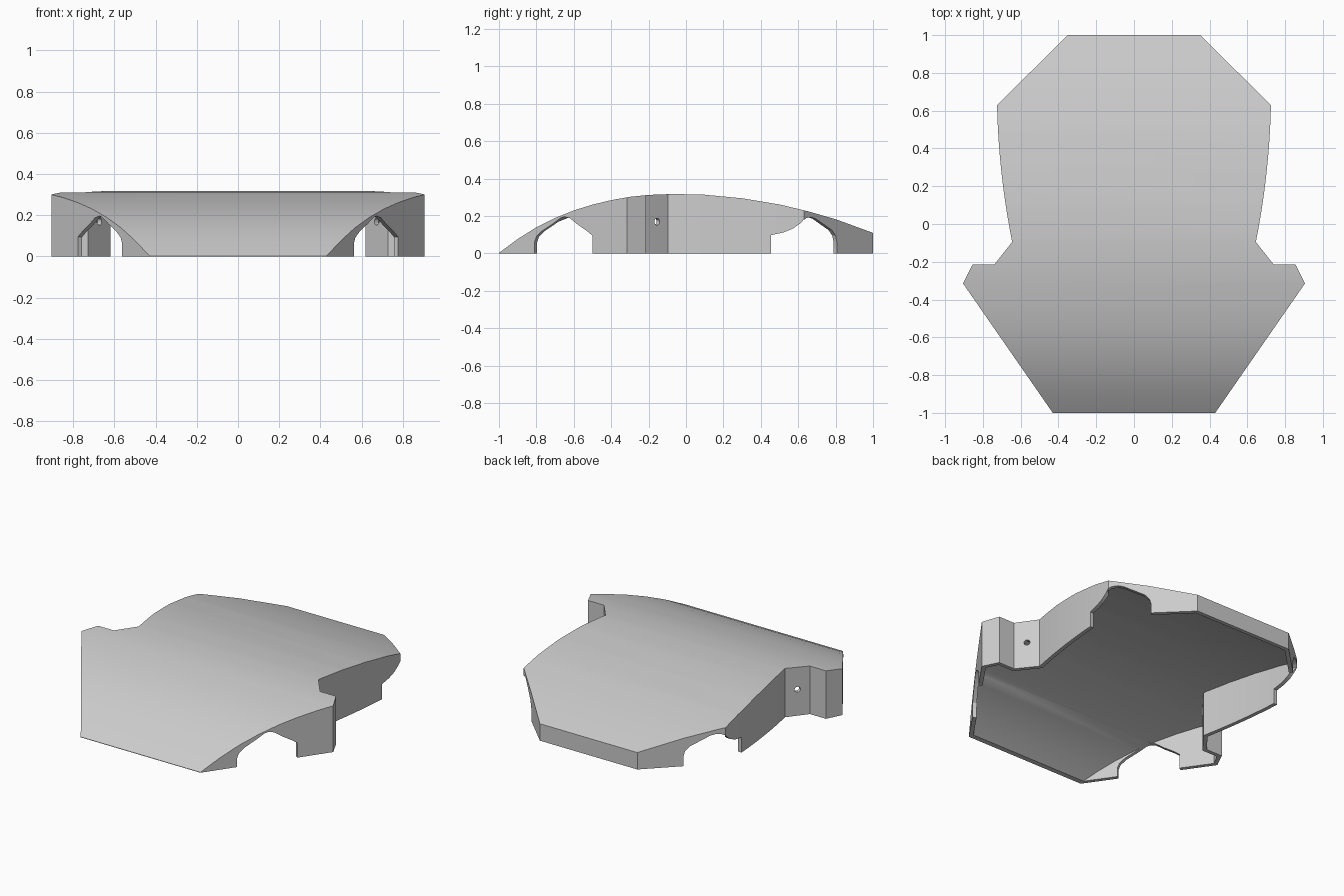
import bpy, bmesh, math
from mathutils import Vector

if "Cube" in bpy.data.objects:
    bpy.data.objects.remove(bpy.data.objects["Cube"])

WALL = 0.025

grey = bpy.data.materials.new("plain_grey")
grey.use_nodes = True
colour = (0.6, 0.6, 0.6, 1)
grey.diffuse_color = colour
grey.node_tree.nodes["Principled BSDF"].inputs["Base Color"].default_value = colour


def prism(name, ring, sweep):
    """Solid made by sweeping a closed ring of points along a vector."""
    bm = bmesh.new()
    base = bm.faces.new([bm.verts.new(p) for p in ring])
    swept = bmesh.ops.extrude_face_region(bm, geom=[base])["geom"]
    bmesh.ops.translate(bm, vec=sweep, verts=[v for v in swept if isinstance(v, bmesh.types.BMVert)])
    bmesh.ops.recalc_face_normals(bm, faces=bm.faces)
    mesh = bpy.data.meshes.new(name)
    bm.to_mesh(mesh)
    bm.free()
    mesh.materials.append(grey)
    ob = bpy.data.objects.new(name, mesh)
    bpy.context.collection.objects.link(ob)
    return ob


def combine(target, tool, operation):
    mod = target.modifiers.new("cut", 'BOOLEAN')
    mod.operation, mod.object, mod.solver = operation, tool, 'EXACT'
    bpy.context.view_layer.objects.active = target
    bpy.ops.object.modifier_apply(modifier=mod.name)
    bpy.data.objects.remove(tool)


def inset(points, d):
    """Mitred inward offset of a counter-clockwise outline."""
    out = []
    for i, p in enumerate(points):
        a = (p - points[i - 1]).normalized()
        b = (points[(i + 1) % len(points)] - p).normalized()
        na, nb = Vector((-a.y, a.x)), Vector((-b.y, b.x))
        out.append(p + (na + nb) * d / (1 + na.dot(nb)))
    return out


# Plan outline: half of it, with a bowed rear flank, then mirrored
half = [(0.43, -1), (0.905, -0.315), (0.855, -0.215), (0.74, -0.215)]
for i in range(11):
    t = i / 10
    half.append((0.645 + 0.08 * t + 0.065 * t * (1 - t), -0.095 + 0.725 * t))
half.append((0.35, 1))
outline = [Vector(p) for p in half] + [Vector((-x, y)) for x, y in reversed(half)]

# Roof line along the length
roof = [(-1.1, -0.08), (-1, 0.003), (-0.9, 0.077), (-0.8, 0.14), (-0.7, 0.19), (-0.6, 0.23),
        (-0.5, 0.261), (-0.4, 0.285), (-0.3, 0.303), (-0.2, 0.313), (-0.07, 0.318),
        (0.1, 0.314), (0.3, 0.295), (0.5, 0.262), (0.65, 0.226), (0.8, 0.183), (1, 0.11), (1.1, 0.07)]


def domed_solid(name, points, drop, bottom):
    body = prism(name, [(p.x, p.y, bottom) for p in points], (0, 0, 0.6))
    line = [(-1.2, y, z - drop) for y, z in roof]
    line += [(-1.2, 1.1, -0.4), (-1.2, -1.1, -0.4)]
    combine(body, prism("roof_tool", line, (2.4, 0, 0)), 'INTERSECT')
    return body


# Hollow shell
shell = domed_solid("shell_cover", outline, 0, 0)
combine(shell, domed_solid("hollow_tool", inset(outline, WALL), WALL * 1.1, -0.1), 'DIFFERENCE')

# Wheel arch shapes as (y, z), cut square to the wall each belongs to
front_arch = [(-0.81, -0.1), (-0.81, 0.06), (-0.8, 0.09), (-0.77, 0.12), (-0.71, 0.16), (-0.67, 0.19),
              (-0.65, 0.196), (-0.62, 0.188), (-0.58, 0.155), (-0.53, 0.12), (-0.5, 0.095), (-0.5, -0.1)]
flank_arch = [(0.455, -0.1), (0.455, 0.098), (0.52, 0.112), (0.57, 0.132), (0.61, 0.16), (0.632, 0.183),
              (0.632, -0.1)]
rear_arch = [(0.628, -0.1), (0.628, 0.178), (0.645, 0.19), (0.67, 0.194), (0.695, 0.185), (0.73, 0.16),
             (0.78, 0.125), (0.8, 0.095), (0.807, 0.06), (0.807, -0.1)]


def cut_arch(shape, a, b, side):
    """Cut an arch through the wall running between plan points a and b."""
    a, b = Vector(a), Vector(b)
    along = (b - a).normalized()
    out = Vector((along.y, -along.x)) * 0.06
    ring = []
    for y, z in shape:
        p = a + (b - a) * (y - a.y) / (b.y - a.y) + out
        ring.append((side * p.x, p.y, z))
    combine(shell, prism("arch_tool", ring, (-2 * side * out.x, -2 * out.y, 0)), 'DIFFERENCE')


for side in (1, -1):
    cut_arch(front_arch, half[0], half[1], side)
    cut_arch(flank_arch, (0.72, 0.455), (0.72, 0.63), side)
    cut_arch(rear_arch, half[-2], half[-1], side)
    # Fixing hole through the angled wall behind the front flare
    a, b = Vector(half[3]), Vector(half[4])
    along = (b - a).normalized()
    mid = (a + b) / 2
    out = Vector((along.y, -along.x)) * 0.06
    ring = []
    for i in range(16):
        w = math.tau * i / 16
        p = mid + along * 0.018 * math.cos(w) + out
        ring.append((side * p.x, p.y, 0.17 + 0.018 * math.sin(w)))
    combine(shell, prism("hole_tool", ring, (-2 * side * out.x, -2 * out.y, 0)), 'DIFFERENCE')

# Smooth roof and flanks, crisp corners
bpy.ops.object.select_all(action='DESELECT')
shell.select_set(True)
bpy.context.view_layer.objects.active = shell
bpy.ops.object.shade_smooth_by_angle(angle=math.radians(20))
